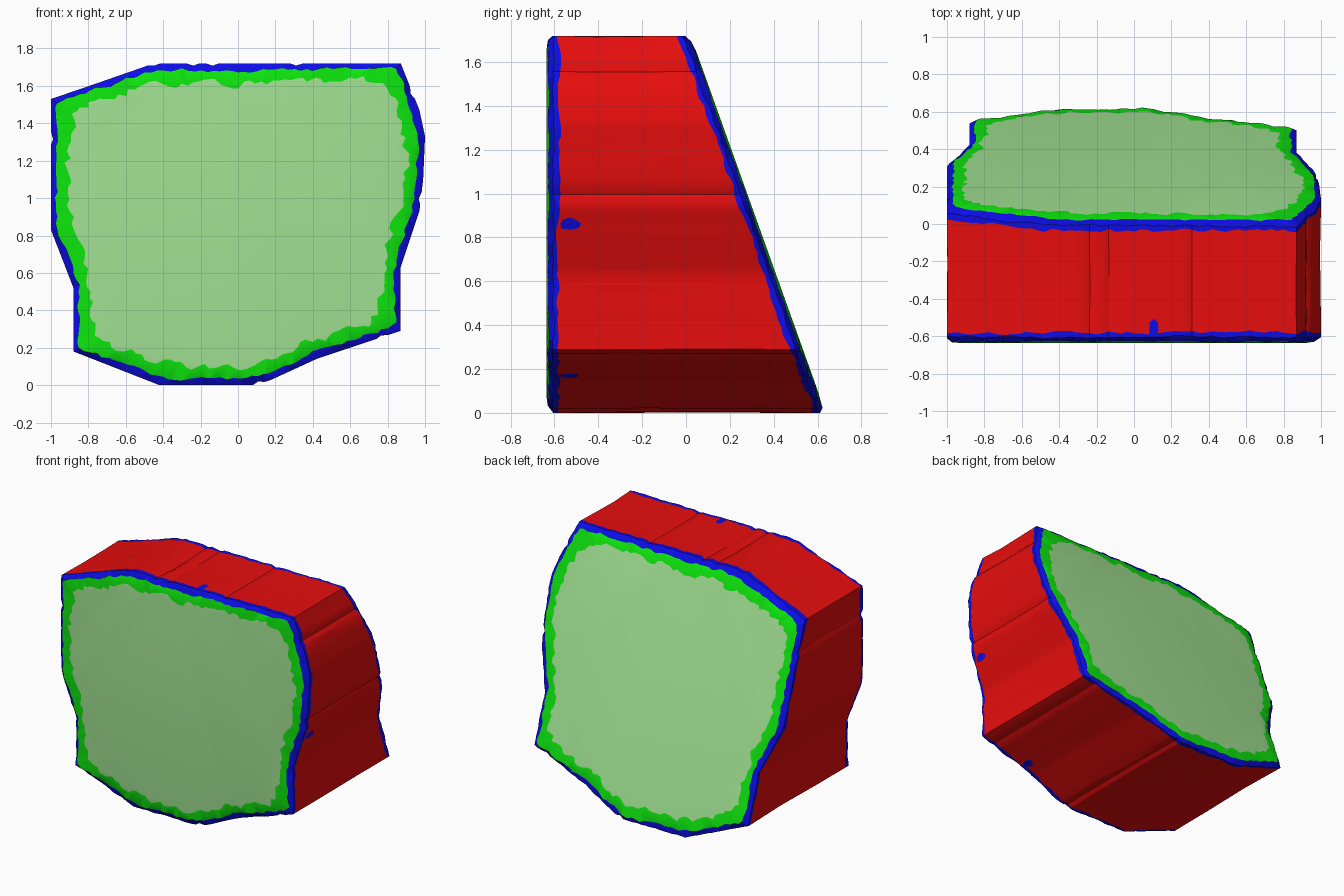
import bpy, bmesh, math, random
from mathutils import Vector

if "Cube" in bpy.data.objects:
    bpy.data.objects.remove(bpy.data.objects["Cube"])

random.seed(4)
COLORS = [("pale green face", (0.36, 0.76, 0.29, 1)),
          ("green rim", (0.004, 0.8, 0.004, 1)),
          ("blue worn edge", (0.004, 0.004, 0.8, 1)),
          ("red side", (0.8, 0.004, 0.004, 1))]

# front outline of the stone (x, z)
OUTLINE = [(-1, 1.53), (-0.78, 1.605), (-0.45, 1.72), (0.87, 1.72), (0.97, 1.47),
           (1, 1.33), (0.99, 1.1), (0.97, 0.93), (0.87, 0.63), (0.87, 0.29),
           (0.42, 0.14), (0.17, 0.025), (0.08, 0), (-0.42, 0), (-0.88, 0.18),
           (-0.88, 0.52), (-1, 0.83)]
CENTRE = Vector((0, 0.88))


def resample(points, step):
    out = []
    for i, a in enumerate(points):
        a, b = Vector(a), Vector(points[(i + 1) % len(points)])
        n = max(1, round((b - a).length / step))
        out += [a.lerp(b, k / n) for k in range(n)]
    return out


def smoothed(points, w):
    n = len(points)
    return [sum((points[(i + k) % n] for k in range(-w, w + 1)), Vector((0, 0))) / (2 * w + 1)
            for i in range(n)]


def inset(points, amounts):
    return [p - (p - CENTRE).normalized() * d for p, d in zip(points, amounts)]


def jagged(n, mean, spread):
    # wandering random values, with steps now and then
    vals, v = [], mean
    for _ in range(n):
        v = v * 0.5 + 0.5 * mean + random.uniform(-spread, spread) * 0.8
        vals.append(min(max(v, mean - spread), mean + spread))
    return vals


def back_y(z):
    return 0.637 - 0.358 * z


base = resample(OUTLINE, 0.035)
N = len(base)
# narrow chipped grooves running through the sides
groove = [0.0] * N
for k in random.sample(range(N), 9):
    groove[k] = 0.012
outer = inset(base, groove)
soft = smoothed(base, 5)

bm = bmesh.new()


def ring(points, ys):
    return [bm.verts.new((p.x, y, p.y)) for p, y in zip(points, ys)]


def end_rings(front):
    # pale face border, green rim border, blue chamfer border, red border
    plane = (lambda p, d: -0.637 + d) if front else (lambda p, d: back_y(p.y) - d)
    specs = [(inset(soft, jagged(N, 0.105, 0.03)), [0.0] * N),
             (inset(smoothed(base, 1), jagged(N, 0.036, 0.014)), jagged(N, 0.009, 0.004)),
             (outer, jagged(N, 0.033, 0.008)),
             (outer, jagged(N, 0.056, 0.012))]
    return [ring(pts, [plane(p, d) for p, d in zip(pts, ds)]) for pts, ds in specs]


def bridge(a, b, mat):
    for i in range(N):
        j = (i + 1) % N
        bm.faces.new((a[i], a[j], b[j], b[i])).material_index = mat


front, back = end_rings(True), end_rings(False)
for rings in (front, back):
    bm.faces.new(rings[0]).material_index = 0
    bridge(rings[0], rings[1], 1)
    bridge(rings[1], rings[2], 2)
    bridge(rings[2], rings[3], 2)

# red sides, slightly uneven in the middle
mids = []
for t in (0.33, 0.67):
    pts = inset(outer, jagged(N, 0.004, 0.004))
    mids.append(ring(pts, [f.co.y * (1 - t) + b.co.y * t for f, b in zip(front[3], back[3])]))
bridge(front[3], mids[0], 3)
bridge(mids[0], mids[1], 3)
bridge(mids[1], back[3], 3)

bmesh.ops.recalc_face_normals(bm, faces=bm.faces[:])
# a few blue chips where the edge wear bites into the red
sides = [f for f in bm.faces if f.material_index == 3]
spots = [Vector((0.09, -0.56, 1.72)), Vector((0.95, -0.53, 0.86)), Vector((0.5, -0.53, 0.17))]
bmesh.ops.triangulate(bm, faces=[f for f in bm.faces if len(f.verts) > 4])
mesh = bpy.data.meshes.new("stone_block")
bm.to_mesh(mesh)
bm.free()
stone = bpy.data.objects.new("stone_block", mesh)
bpy.context.collection.objects.link(stone)
for name, col in COLORS:
    m = bpy.data.materials.new(name)
    m.diffuse_color = col
    m.use_nodes = True
    m.node_tree.nodes["Principled BSDF"].inputs["Base Color"].default_value = m.diffuse_color
    mesh.materials.append(m)

# blue chips as thin plates lying on the sides
for i, s in enumerate(spots):
    k = min(range(N), key=lambda q: (base[q] - Vector((s.x, s.z))).length)
    a, b = base[k - 1], base[(k + 1) % N]
    t = (b - a).normalized()
    n = Vector((-t.y, t.x))
    if n.dot(base[k] - CENTRE) < 0:
        n = -n
    cb = bmesh.new()
    vs = []
    for q in range(8):
        ang = q * math.tau / 8
        r = random.uniform(0.75, 1.1)
        p = base[k] + t * 0.03 * r * math.cos(ang) + n * 0.002
        vs.append(cb.verts.new((p.x, s.y + 0.05 * r * math.sin(ang), p.y)))
    f = cb.faces.new(vs)
    f.normal_update()
    if f.normal.dot(Vector((n.x, 0, n.y))) < 0:
        f.normal_flip()
    cm = bpy.data.meshes.new("edge_chip")
    cb.to_mesh(cm)
    cb.free()
    cm.materials.append(bpy.data.materials["blue worn edge"])
    bpy.context.collection.objects.link(bpy.data.objects.new("edge_chip_%d" % (i + 1), cm))

bpy.context.view_layer.objects.active = stone
stone.select_set(True)
bpy.ops.object.shade_smooth_by_angle(angle=math.radians(25))
